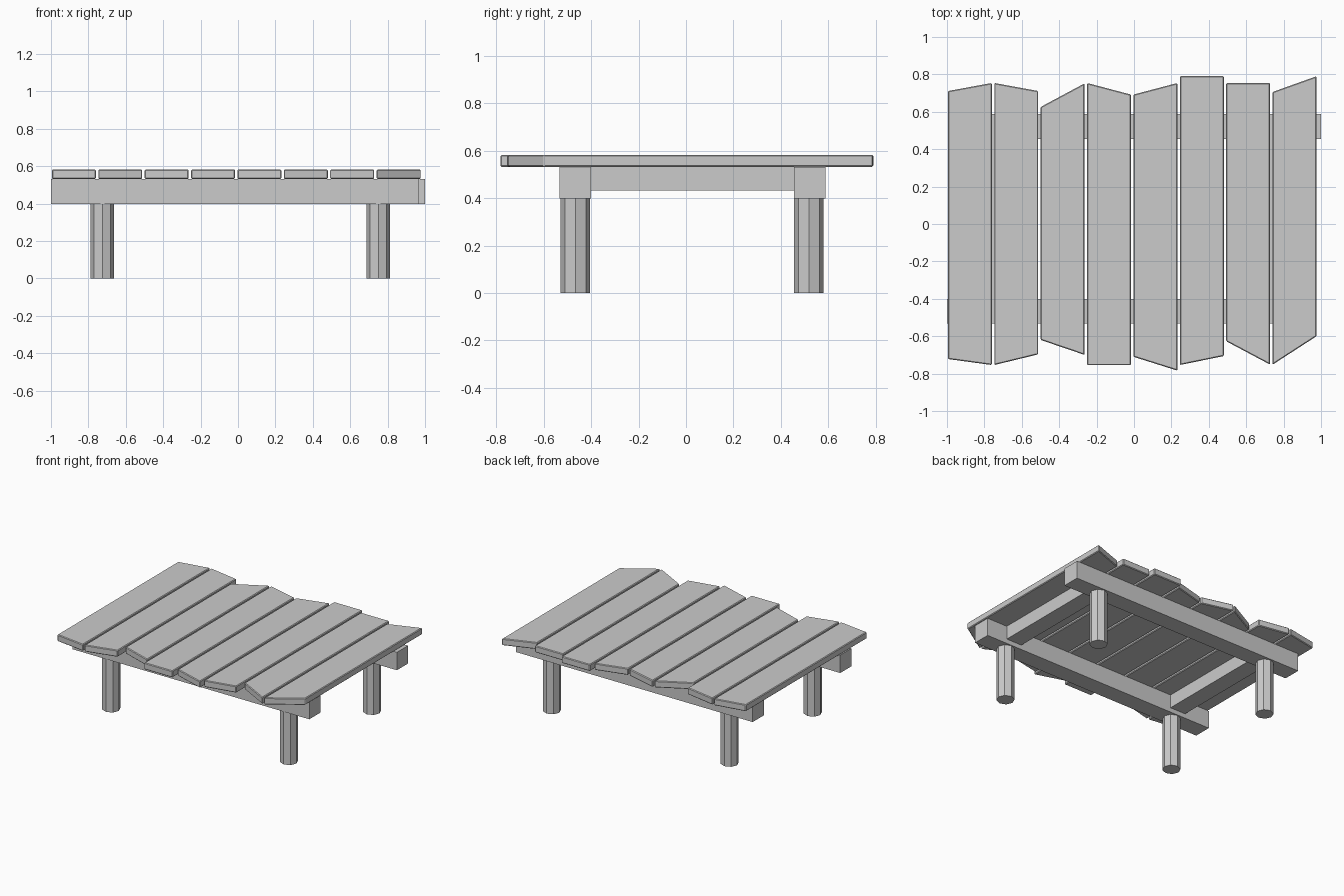
import bpy, bmesh, math

if "Cube" in bpy.data.objects:
    bpy.data.objects.remove(bpy.data.objects["Cube"])


def prism(name, outline, z0, z1, bevel=0.0):
    """Extrude a flat outline between two heights."""
    bm = bmesh.new()
    face = bm.faces.new([bm.verts.new((x, y, z0)) for x, y in outline])
    top = bmesh.ops.extrude_face_region(bm, geom=[face])["geom"]
    for v in top:
        if isinstance(v, bmesh.types.BMVert):
            v.co.z = z1
    bmesh.ops.recalc_face_normals(bm, faces=bm.faces)
    if bevel:
        bmesh.ops.bevel(bm, geom=bm.edges[:], offset=bevel, segments=1, affect='EDGES')
    mesh = bpy.data.meshes.new(name)
    bm.to_mesh(mesh)
    bm.free()
    obj = bpy.data.objects.new(name, mesh)
    bpy.context.collection.objects.link(obj)
    return obj


def box(name, x0, x1, y0, y1, z0, z1):
    return prism(name, [(x0, y0), (x1, y0), (x1, y1), (x0, y1)], z0, z1)


# Octagonal legs
for side, x in (("left", -0.725), ("right", 0.75)):
    for end, y in (("front", -0.467), ("back", 0.518)):
        ring = [(x + 0.0625 * math.cos(i * math.pi / 4),
                 y + 0.0625 * math.sin(i * math.pi / 4)) for i in range(8)]
        prism(f"{end}_{side}_leg", ring, 0.0, 0.398)

# Long beams, slightly offset from each other
box("front_beam", -1.0, 0.965, -0.533, -0.40, 0.398, 0.532)
box("back_beam", -0.965, 1.0, 0.455, 0.588, 0.398, 0.532)

# Cross rails between the beams
box("left_cross_rail", -0.79, -0.66, -0.40, 0.455, 0.432, 0.532)
box("right_cross_rail", 0.665, 0.795, -0.40, 0.455, 0.432, 0.532)

# Deck planks with uneven cut ends: front left, front right, back right, back left
planks = [
    (-0.722, -0.754, 0.754, 0.711),
    (-0.754, -0.697, 0.711, 0.754),
    (-0.620, -0.700, 0.752, 0.626),
    (-0.755, -0.755, 0.692, 0.754),
    (-0.710, -0.784, 0.754, 0.692),
    (-0.754, -0.706, 0.790, 0.790),
    (-0.627, -0.752, 0.754, 0.754),
    (-0.752, -0.600, 0.790, 0.706),
]
for i, (fl, fr, br, bl) in enumerate(planks):
    x0 = -0.995 + i * 0.248
    x1 = x0 + 0.235
    prism(f"plank_{i + 1}", [(x0, fl), (x1, fr), (x1, br), (x0, bl)],
          0.532, 0.582, bevel=0.005)
